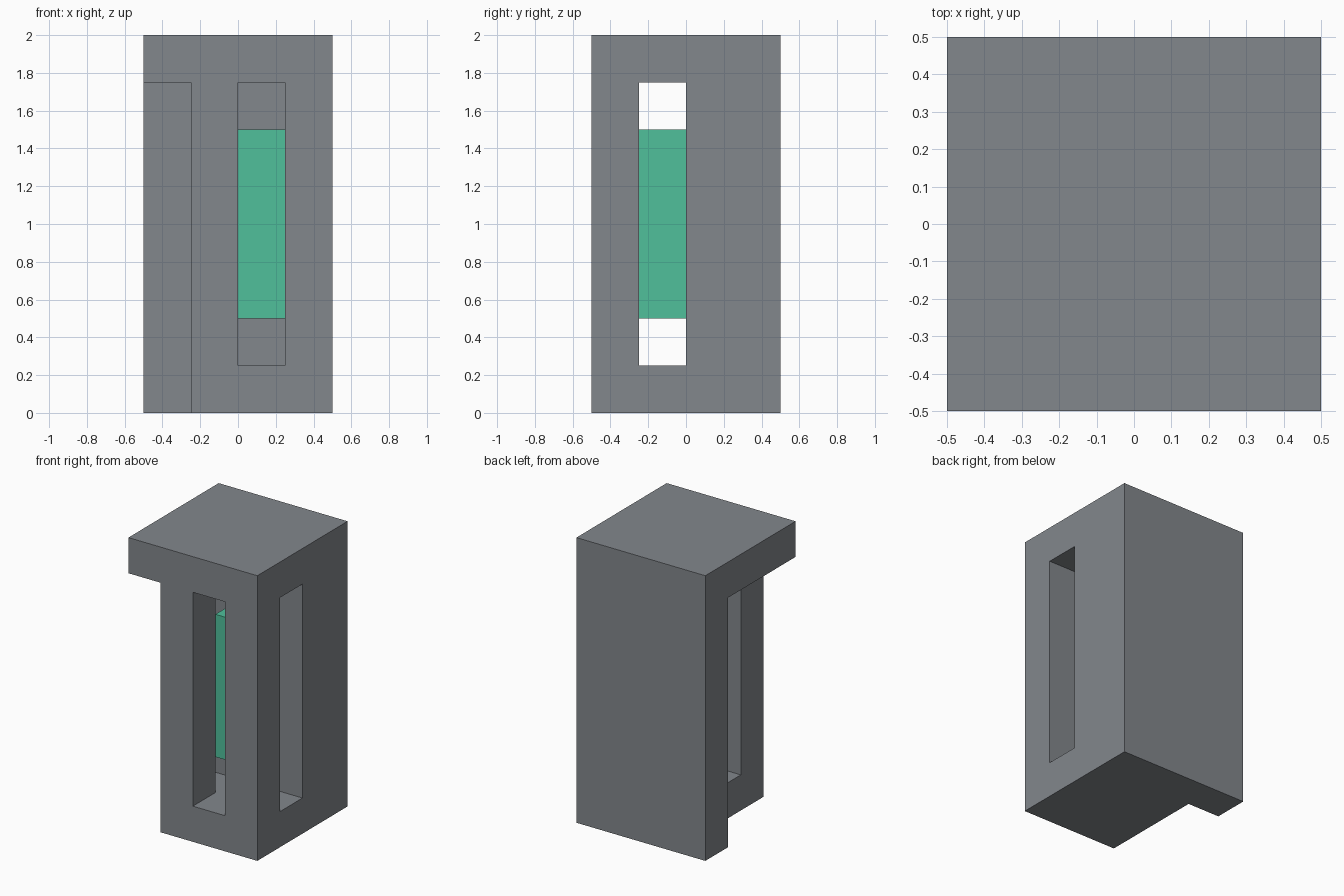
import bpy
import bmesh

cube = bpy.data.objects.get("Cube")
if cube:
    bpy.data.objects.remove(cube, do_unlink=True)


def material(name, color):
    mat = bpy.data.materials.new(name)
    mat.use_nodes = True
    mat.diffuse_color = color
    mat.node_tree.nodes["Principled BSDF"].inputs["Base Color"].default_value = color
    return mat


def rect(x0, x1, y0, y1):
    return [(x0, y0), (x1, y0), (x1, y1), (x0, y1)]


def prism(name, plan, z0, z1, mat):
    """Extrude a plan outline from z0 up to z1."""
    bm = bmesh.new()
    base = bm.faces.new([bm.verts.new((x, y, z0)) for x, y in plan])
    top = bmesh.ops.extrude_face_region(bm, geom=[base])["geom"]
    verts = [v for v in top if isinstance(v, bmesh.types.BMVert)]
    bmesh.ops.translate(bm, verts=verts, vec=(0, 0, z1 - z0))
    bmesh.ops.recalc_face_normals(bm, faces=bm.faces)
    mesh = bpy.data.meshes.new(name)
    bm.to_mesh(mesh)
    bm.free()
    mesh.materials.append(mat)
    obj = bpy.data.objects.new(name, mesh)
    bpy.context.collection.objects.link(obj)
    return obj


def cut(target, cutter):
    """Subtract the cutter from the target, then discard it."""
    cutter.hide_render = True
    mod = target.modifiers.new("cut", "BOOLEAN")
    mod.operation = "DIFFERENCE"
    mod.solver = "EXACT"
    mod.object = cutter
    bpy.context.view_layer.objects.active = target
    bpy.ops.object.modifier_apply(modifier=mod.name)
    bpy.data.objects.remove(cutter, do_unlink=True)


grey = material("slate grey", (0.225, 0.242, 0.263, 1))
green = material("mint green", (0.08, 0.53, 0.33, 1))

# Housing: full block with a corner recess that leaves a cap and a back slab
housing = prism("housing", rect(-0.5, 0.5, -0.5, 0.5), 0, 2, grey)
cut(housing, prism("recess_cutter", rect(-0.6, -0.25, -0.6, 0.25), -0.1, 1.75, grey))

# Window slots: one from side to side, joined by one from the front
slots = [(0, -0.6), (0.25, -0.6), (0.25, -0.25), (0.6, -0.25),
         (0.6, 0), (-0.4, 0), (-0.4, -0.25), (0, -0.25)]
cut(housing, prism("slot_cutter", slots, 0.25, 1.75, grey))

# Core bar hanging where the slots meet
prism("core", rect(0, 0.25, -0.25, 0), 0.5, 1.5, green)
